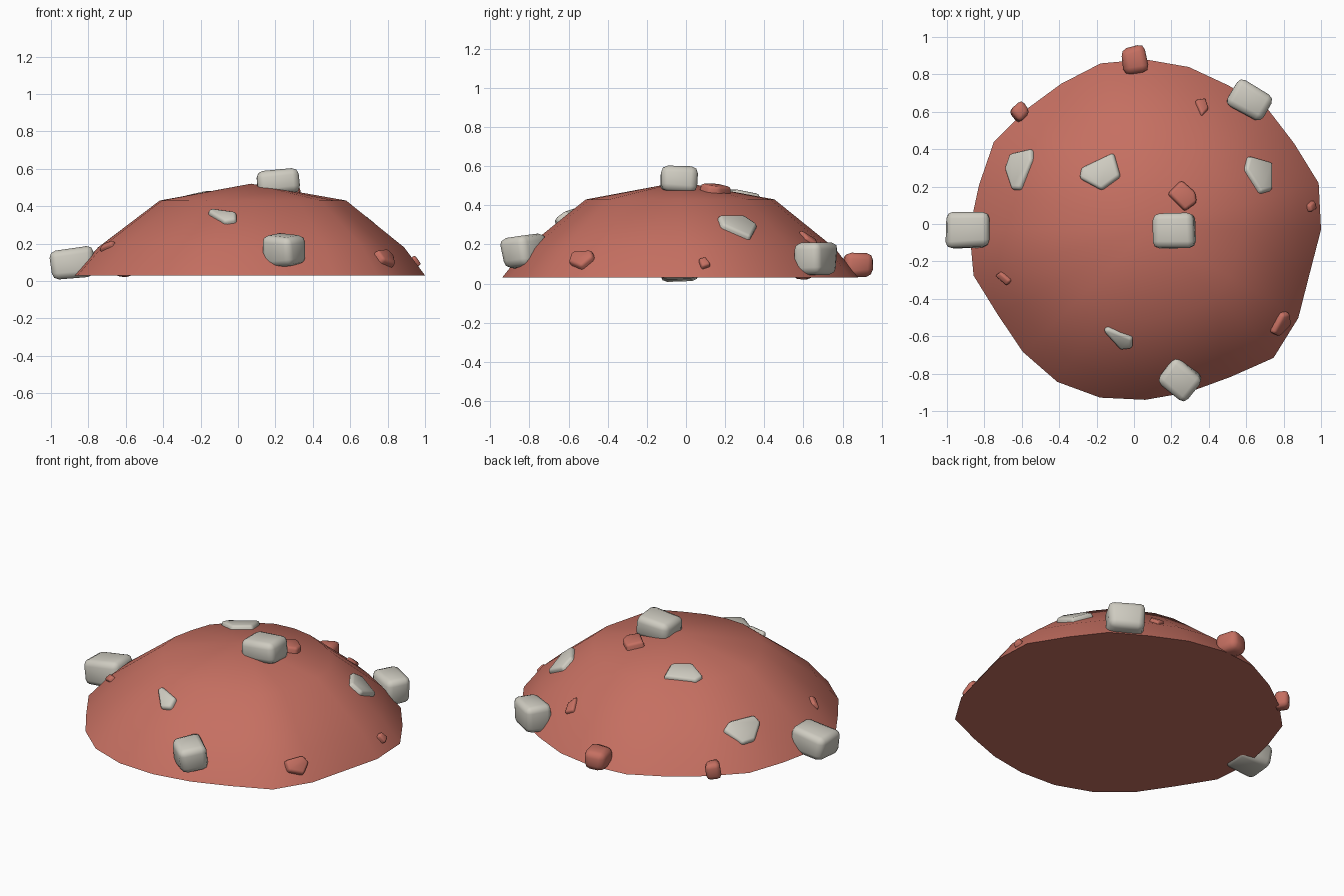
import bpy, bmesh, math, random
from mathutils import Vector, Euler
from mathutils.bvhtree import BVHTree

random.seed(4)
cube = bpy.data.objects.get("Cube")
if cube:
    bpy.data.objects.remove(cube, do_unlink=True)


def make_material(name, rgb):
    mat = bpy.data.materials.new(name)
    mat.use_nodes = True
    mat.diffuse_color = (*rgb, 1)
    mat.node_tree.nodes["Principled BSDF"].inputs["Base Color"].default_value = (*rgb, 1)
    return mat


clay = make_material("red clay", (0.56, 0.16, 0.12))
stone = make_material("pale stone", (0.62, 0.60, 0.53))


def finish(bm, name, mat, bevel=0.0, angle=180):
    """Turn a bmesh into a shaded object, with rounded edges if asked."""
    bmesh.ops.recalc_face_normals(bm, faces=bm.faces)
    if bevel:
        bmesh.ops.bevel(bm, geom=bm.edges[:], offset=bevel, segments=2,
                        profile=0.5, affect='EDGES', clamp_overlap=True)
    mesh = bpy.data.meshes.new(name)
    bm.to_mesh(mesh)
    bm.free()
    mesh.materials.append(mat)
    obj = bpy.data.objects.new(name, mesh)
    bpy.context.collection.objects.link(obj)
    bpy.ops.object.select_all(action='DESELECT')
    obj.select_set(True)
    bpy.context.view_layer.objects.active = obj
    bpy.ops.object.shade_smooth_by_angle(angle=math.radians(angle))
    return obj


# Mound: one irregular outline, shrunk ring by ring up to a blunt peak
radii = [.94, .96, .92, .92, .89, .90, .91, .92, .90, .905, .935, .92,
         .94, .95, .91, .925, .94, .93, .91, .90, .91, .97, .945, .91]
levels = [(1, .03, .06), (.87, .18, .07), (.53, .43, .08)]
bm = bmesh.new()
rings = []
for scale, z, cx in levels:
    ring = []
    for i, r in enumerate(radii):
        a = math.tau * i / len(radii)
        ring.append(bm.verts.new((cx + r * scale * math.cos(a),
                                  r * scale * math.sin(a) - .03, z)))
    rings.append(ring)
peak = bm.verts.new((.07, -.03, .52))
bm.faces.new(rings[0][::-1])
count = len(radii)
for i in range(count):
    j = (i + 1) % count
    for low, high in zip(rings, rings[1:]):
        bm.faces.new((low[i], low[j], high[j], high[i]))
    bm.faces.new((rings[-1][i], rings[-1][j], peak))
bmesh.ops.recalc_face_normals(bm, faces=bm.faces)
surface = BVHTree.FromBMesh(bm)
finish(bm, "mound", clay, angle=50)


def boulder(name, mat, loc, size, turn=(0, 0, 0), bevel=.035, wobble=.01):
    """A loose, slightly uneven block with rounded edges."""
    bm = bmesh.new()
    bmesh.ops.create_cube(bm, size=1)
    rot = Euler([math.radians(t) for t in turn]).to_matrix()
    for v in bm.verts:
        p = Vector(c * s for c, s in zip(v.co, size))
        p += Vector(random.uniform(-wobble, wobble) for _ in range(3))
        v.co = rot @ p + Vector(loc)
    finish(bm, name, mat, bevel)


def embedded(name, mat, outline, height=.03, depth=.06, bevel=.014):
    """A stone set into the slope, given by its outline seen from above."""
    hits = [surface.ray_cast(Vector((x, y, 2)), Vector((0, 0, -1))) for x, y in outline]
    normal = sum((h[1] for h in hits), Vector()).normalized()
    middle = sum((h[0] for h in hits), Vector()) / len(hits)
    bm = bmesh.new()
    top = [bm.verts.new(h[0].lerp(middle, .12) + normal * height) for h in hits]
    low = [bm.verts.new(h[0] - normal * depth) for h in hits]
    bm.faces.new(top)
    bm.faces.new(low[::-1])
    for i in range(len(top)):
        j = (i + 1) % len(top)
        bm.faces.new((low[i], low[j], top[j], top[i]))
    finish(bm, name, mat, bevel)


# Loose pale boulders
boulder("left_edge_boulder", stone, (-.885, -.03, .095), (.225, .185, .155), (0, -6, 0))
boulder("summit_boulder", stone, (.21, -.035, .53), (.225, .185, .14), (0, -5, 0))
boulder("back_boulder", stone, (.62, .66, .13), (.215, .165, .17), (0, 0, -30))
boulder("front_boulder", stone, (.245, -.83, .165), (.19, .17, .16), (8, 0, -38))

# Loose clay lumps
boulder("back_lump", clay, (.005, .88, .095), (.13, .14, .12), (0, 0, 10))
boulder("side_lump", clay, (-.61, .60, .075), (.085, .085, .1), (0, 10, 40), .025, .006)

# Pale stones set in the slope
embedded("left_stone", stone,
         [(-.69, .29), (-.65, .17), (-.6, .17), (-.53, .34), (-.53, .41), (-.66, .38)], .025)
embedded("upper_stone", stone,
         [(-.3, .24), (-.17, .17), (-.06, .25), (-.1, .39), (-.29, .3)], .025)
embedded("right_stone", stone,
         [(.58, .29), (.67, .15), (.74, .17), (.74, .33), (.6, .37)], .025)
embedded("lower_stone", stone,
         [(-.17, -.56), (-.07, -.67), (0, -.66), (0, -.6), (-.15, -.54)], .025)

# Clay lumps set in the slope
embedded("summit_lump", clay,
         [(.17, .16), (.27, .06), (.34, .11), (.33, .17), (.25, .24)], .035)
embedded("front_lump", clay,
         [(.72, -.58), (.76, -.6), (.83, -.53), (.82, -.46), (.78, -.47)], .03)
embedded("back_chip", clay, [(.32, .66), (.36, .57), (.4, .61), (.38, .67)], .018, bevel=.01)
embedded("left_chip", clay,
         [(-.74, -.27), (-.67, -.33), (-.65, -.3), (-.71, -.25)], .02, bevel=.01)
embedded("right_chip", clay, [(.92, .1), (.93, .06), (.965, .08), (.95, .13)], .025, bevel=.01)
